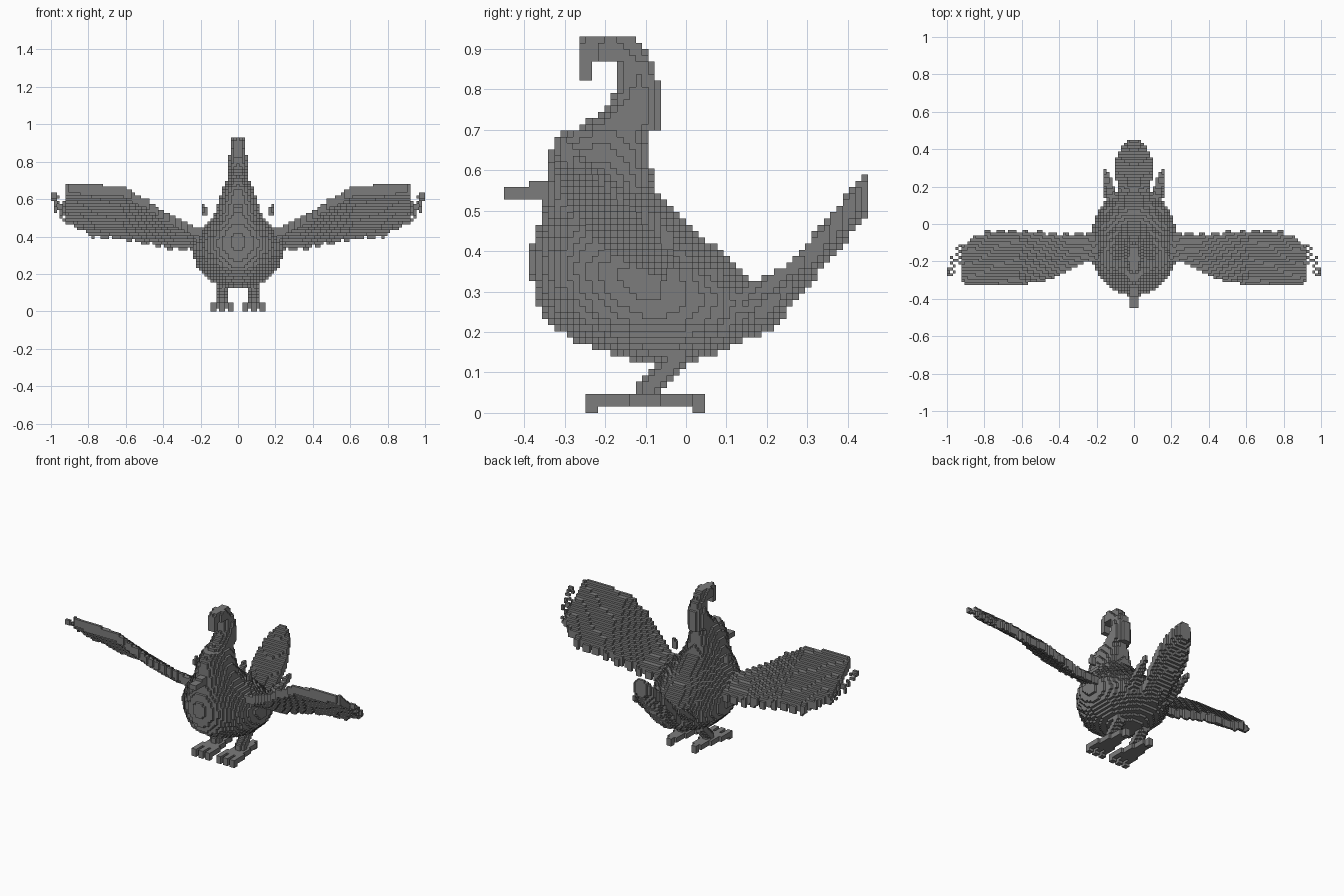
import bpy
import math
from math import floor, ceil

V = 2 / 129          # edge length of one block
FRONT = -29 * V      # front limit of the block grid

cube = bpy.data.objects.get("Cube")
if cube:
    bpy.data.objects.remove(cube, do_unlink=True)

grey = bpy.data.materials.new("plain_grey")
grey.use_nodes = True
grey.diffuse_color = (0.2, 0.2, 0.2, 1)
grey.node_tree.nodes["Principled BSDF"].inputs["Base Color"].default_value = grey.diffuse_color


def lerp(a, b, t):
    return a + (b - a) * t


def sample(rows, key):
    """Interpolate rows sorted by their first value; None outside them."""
    for a, b in zip(rows, rows[1:]):
        if a[0] <= key <= b[0]:
            t = (key - a[0]) / (b[0] - a[0])
            return [lerp(p, q, t) for p, q in zip(a[1:], b[1:])]
    return None


def blocks(name, inside, low, high):
    """Fill the grid where inside(x, y, z) holds, keeping only outer faces."""
    offset = (0, FRONT + V / 2, V / 2)
    spans = [range(floor((l - o) / V), ceil((h - o) / V) + 1)
             for l, h, o in zip(low, high, offset)]
    cells = {(i, j, k) for i in spans[0] for j in spans[1] for k in spans[2]
             if inside(i * V, offset[1] + j * V, offset[2] + k * V)}
    verts, faces = {}, []
    for cell in cells:
        for axis in range(3):
            for side in (0, 1):
                near = list(cell)
                near[axis] += 2 * side - 1
                if tuple(near) in cells:
                    continue
                u, w = (axis + 1) % 3, (axis + 2) % 3
                loop = []
                for du, dw in ((0, 0), (1, 0), (1, 1), (0, 1)):
                    corner = list(cell)
                    corner[axis] += side
                    corner[u] += du
                    corner[w] += dw
                    loop.append(verts.setdefault(tuple(corner), len(verts)))
                faces.append(loop if side else loop[::-1])
    mesh = bpy.data.meshes.new(name)
    points = [((i - 0.5) * V, FRONT + j * V, k * V) for i, j, k in verts]
    mesh.from_pydata(points, [], faces)
    mesh.materials.append(grey)
    obj = bpy.data.objects.new(name, mesh)
    bpy.context.collection.objects.link(obj)
    return obj


def rod(name, start, end, radius, tip):
    """Blocky round bar between two points, tapering from radius to tip."""
    length = sum((b - a) ** 2 for a, b in zip(start, end))

    def inside(*p):
        t = sum((q - a) * (b - a) for q, a, b in zip(p, start, end)) / length
        t = min(1, max(0, t))
        gap = sum((q - lerp(a, b, t)) ** 2 for q, a, b in zip(p, start, end))
        return gap < lerp(radius, tip, t) ** 2

    low = [min(a, b) - radius for a, b in zip(start, end)]
    high = [max(a, b) + radius for a, b in zip(start, end)]
    return blocks(name, inside, low, high)


def box(name, low, high):
    return blocks(name, lambda *p: all(l < q < h for l, q, h in zip(low, p, high)), low, high)


# Body, head and crest: height, front, back, half width
BODY = [
    (.13, -.13, .03, .08), (.15, -.19, .08, .12), (.17, -.26, .13, .16),
    (.2, -.31, .18, .19), (.23, -.35, .2, .215), (.28, -.37, .2, .235),
    (.35, -.385, .14, .24), (.4, -.385, .09, .215), (.45, -.37, .02, .185),
    (.5, -.355, -.03, .14), (.55, -.35, -.07, .115), (.6, -.345, -.085, .1),
    (.65, -.335, -.09, .085), (.69, -.31, -.088, .065),
]
CREST = [
    (.69, -.29, -.07, .065), (.71, -.26, -.06, .06), (.75, -.2, -.06, .055),
    (.8, -.17, -.06, .05), (.86, -.17, -.08, .045), (.868, -.26, -.085, .04),
    (.9, -.27, -.1, .035), (.935, -.25, -.13, .03),
]


def slices(rows):
    def inside(x, y, z):
        row = sample(rows, z)
        if not row:
            return False
        front, back, half = row
        across = abs(2 * y - front - back) / (back - front)
        return (x / half) ** 2 + across ** 1.75 < 1
    return inside


blocks("body", slices(BODY), (-.25, -.4, .13), (.25, .25, .7))
blocks("crest", slices(CREST), (-.08, -.3, .68), (.08, 0, .95))
box("crest_tip", (-.025, -.27, .82), (.025, -.24, .89))
box("beak_base", (-.025, -.385, .525), (.025, -.3, .575))
box("beak_tip", (-.02, -.45, .527), (.02, -.35, .56))

# Thick upright tail: distance back, half width, middle height
TAIL = [
    (.1, .08, .22), (.2, .08, .255), (.25, .098, .305), (.3, .102, .365),
    (.36, .095, .437), (.41, .07, .5), (.452, .03, .55),
]


def tail(x, y, z):
    row = sample(TAIL, y)
    if not row or abs(x) > row[0]:
        return False
    thin = 1 - .55 * (x / row[0]) ** 2
    return abs(z - row[1] - 2 * x * x) < .056 * thin


blocks("tail", tail, (-.1, .1, .1), (.1, .46, .65))

# Sloping wings: distance out, front edge, rear edge, front height, rear height
WING = [
    (.15, -.2, -.06, .43, .31), (.25, -.2, -.05, .465, .325),
    (.35, -.25, -.055, .515, .325), (.43, -.29, -.05, .565, .345),
    (.5, -.31, -.045, .61, .36),
    (.62, -.325, -.035, .675, .38), (.75, -.33, -.035, .685, .385),
    (.86, -.325, -.07, .685, .44), (.92, -.315, -.12, .685, .47),
]


def wing(x, y, z):
    row = sample(WING, abs(x))
    if not row:
        return False
    front, rear, top, bottom = row
    t = (y - front) / (rear - front)
    ragged = 1 + .04 * math.sin(abs(x) * 90)
    return 0 <= t <= ragged and abs(z - lerp(top - .025, bottom + .025, t)) < .026


def wing_tip(x, y, z):
    # Loose feather ends that continue the slope of the wing
    x = abs(x)
    front = lerp(-.21, -.3, (x - .92) / .08)
    t = (y + .315) / .195
    if not front < y < front + .11 or abs(z - lerp(.66, .495, t)) > .012:
        return False
    return math.sin(x * 130 + y * 210) > .35 or (x > .98 and -.28 < y < -.23)


FOOT_X = .085


def foot(x, y, z):
    # Sole that fans out into three front toes, with one toe behind
    side = abs(x) - FOOT_X
    half = lerp(.018, .058, min(1, max(0, (.04 - y) / .2)))
    if abs(side) > half or not -.25 < y < .045:
        return False
    return y > -.19 or abs(side) < .012 or abs(side) > .034


for label, s in (("left", 1), ("right", -1)):
    inner, outer = sorted((s * .14, s * .93))
    blocks(label + "_wing", wing, (inner, -.34, .28), (outer, 0, .7))
    inner, outer = sorted((s * .93, s * .99))
    blocks(label + "_wing_tip", wing_tip, (inner, -.32, .45), (outer, -.08, .7))
    rod(label + "_tail_feather", (s * .12, .14, .27), (s * .155, .285, .375), .035, .012)
    rod(label + "_shoulder_feather", (s * .178, -.15, .525), (s * .182, -.15, .555), .015, .015)

    # Legs, feet and claws
    rod(label + "_leg", (s * FOOT_X, -.1, .05), (s * FOOT_X, -.02, .14), .028, .028)
    low_x, high_x = sorted((s * .02, s * .15))
    blocks(label + "_foot", lambda x, y, z: .015 < z < .047 and foot(x, y, z),
           (low_x, -.26, 0), (high_x, .06, .05))
    for claw, dx, y in (("inner", -.045, -.235), ("middle", 0, -.235),
                        ("outer", .045, -.235), ("back", 0, .037)):
        cx = s * (FOOT_X + dx)
        box(f"{label}_{claw}_claw", (cx - .012, y - .016, 0), (cx + .012, y + .016, .03))
